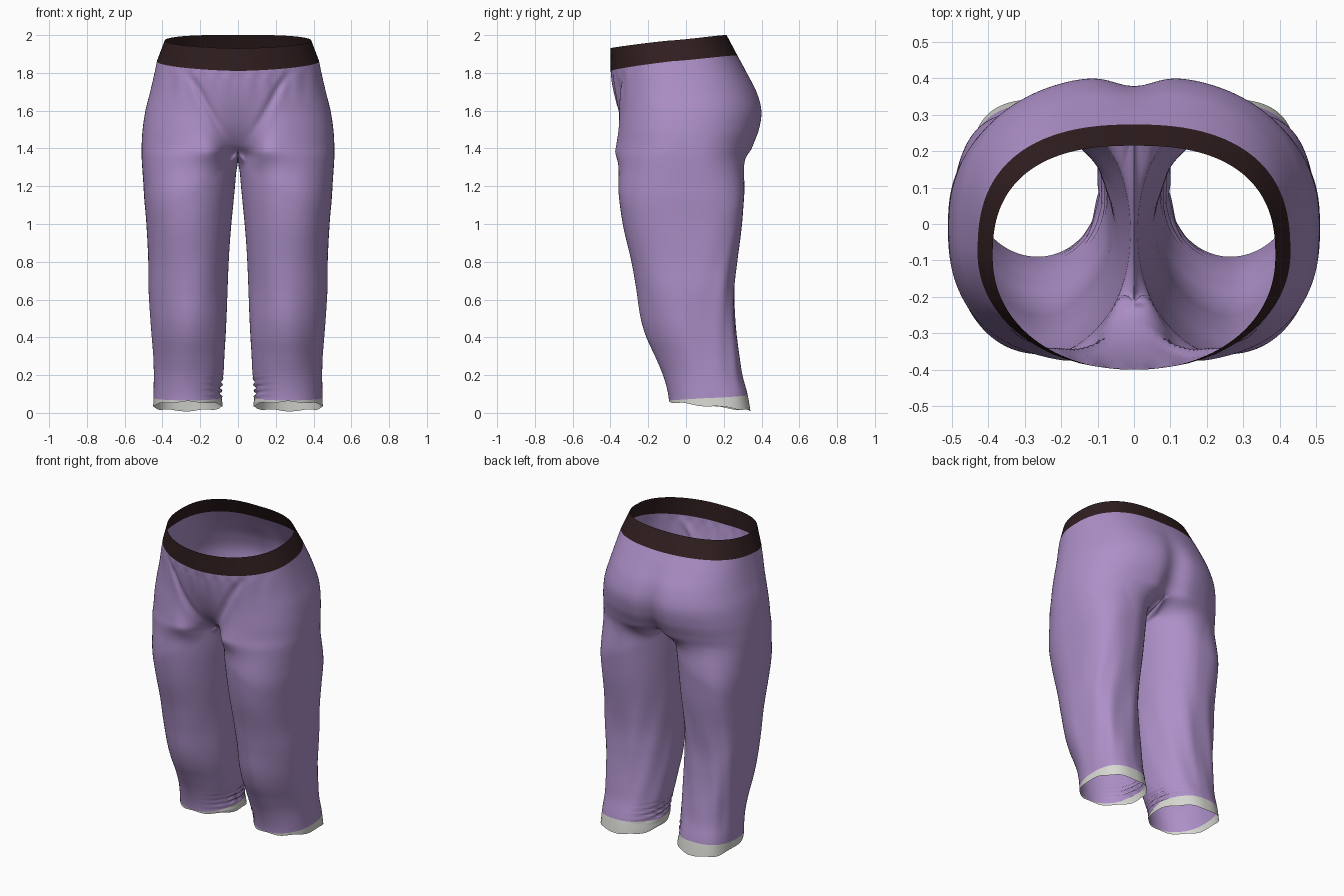
import bpy, math
from math import sin, cos, pi, exp

if "Cube" in bpy.data.objects:
    bpy.data.objects.remove(bpy.data.objects["Cube"])

NO, NI = 100, 24         # columns on the outer arc / inner leg arc (one half)
TR, LR, HR = 56, 120, 3  # rows in the torso, leg and hem

# z, half width, front y, front centre offset, back y, back centre offset, side y, front and back roundness
TORSO = [(1.20, .500, -.394, .240, .328, -.080, -.01, 2.5, 2.7),
         (1.35, .510, -.394, .210, .338, -.075, -.01, 2.5, 2.6),
         (1.42, .510, -.388, .130, .364, -.055, -.01, 2.4, 2.45),
         (1.50, .505, -.380, .066, .395, -.040, -.01, 2.4, 2.35),
         (1.60, .490, -.378, .022, .408, -.030, -.02, 2.3, 2.35),
         (1.70, .465, -.385, .002, .380, -.016, -.04, 2.2, 2.4),
         (1.80, .442, -.398, .000, .325, -.004, -.06, 2.1, 2.5),
         (1.90, .422, -.403, .000, .268, .000, -.08, 2.0, 2.5)]
# z, inner x, outer x, front y, back y
LEG = [(0.0, .080, .450, -.085, .343), (.10, .078, .447, -.095, .325),
       (.20, .074, .445, -.122, .297), (.30, .070, .448, -.163, .282),
       (.40, .065, .456, -.208, .270), (.50, .062, .464, -.238, .262),
       (.65, .058, .474, -.262, .258), (.80, .050, .475, -.290, .270),
       (1.0, .035, .485, -.335, .296), (1.2, .016, .500, -.360, .312),
       (1.35, .004, .510, -.362, .325)]


def table(rows, z):
    """Smooth interpolation of table rows by height."""
    z = min(max(z, rows[0][0]), rows[-1][0])
    i = max(k for k in range(len(rows) - 1) if rows[k][0] <= z)
    a, b = rows[i], rows[i + 1]
    p, n = rows[max(i - 1, 0)], rows[min(i + 2, len(rows) - 1)]
    h = b[0] - a[0]
    u = (z - a[0]) / h
    out = []
    for k in range(1, len(a)):
        ma = (b[k] - p[k]) / (b[0] - p[0]) * h
        mb = (n[k] - a[k]) / (n[0] - a[0]) * h
        out.append((2*u**3 - 3*u*u + 1) * a[k] + (u**3 - 2*u*u + u) * ma
                   + (3*u*u - 2*u**3) * b[k] + (u**3 - u*u) * mb)
    return out


def power(v, n):
    return math.copysign(abs(v) ** (2 / n), v) if abs(v) > 1e-9 else 0.0


def mix(a, b, s):
    return a + (b - a) * s


def smooth(u):
    u = min(max(u, 0), 1)
    return u * u * (3 - 2 * u)


def waist_z(t):
    return 1.85 - .04 * cos(t) + .012 * sin(t)


def crotch_z(t):
    return 1.36 + .04 * cos(t) ** 2


def torso_point(z, t):
    """Half section of the hips: t = 0 at front centre, pi at back centre."""
    xo, yf, fo, yb, bo, ys, nf, nb = table(TORSO, z)
    c = cos(t)
    n = nf if c > 0 else nb
    x = xo * power(max(sin(t), 0), n)
    if c > 0:
        width = .10 + .32 * max(z - 1.38, 0)
        y = ys + (yf - ys) * power(c, n) + fo * exp(-(x / width) ** 2.4)
        # groin crease and gathers under the band
        d = x - (.03 + (z - 1.38) * .54)
        y += .017 * exp(-(d / .02) ** 2) * smooth((1.84 - z) / .12) * smooth((z - 1.40) / .16)
        y += .004 * sin(x * 75) * smooth((z - 1.6) / .2) * c * smooth((waist_z(t) - z) / .05)
    else:
        y = ys + (yb - ys) * power(-c, n) + bo * exp(-(x / .075) ** 2)
    return x, y, z


def leg_point(z, a):
    """Leg section with soft folds and ruffles on the inner ankle."""
    xi, xo, yf, yb = table(LEG, z)
    ca, sa = cos(a), sin(a)
    if ca < 0:
        n = 2.0
    elif sa > 0:
        n = 2.8 + .5 * smooth(z / .4)
    else:
        n = 1.85 + .5 * smooth((z - .5) / .8) + .2 * smooth((.25 - z) / .2)
    low = smooth((1.1 - z) / .5) * smooth(z / .3)
    r = 1 + .008 * sin(5 * a + 7 * z) * low
    r += .010 * sin(10 * a - 9 * z + 1) * low * smooth(.5 + .7 * sa)
    ruffle = exp(-((z - .12) / .06) ** 2) * max(0, -ca) ** 3
    r -= ruffle * (.07 + .06 * sin(z * 200 + 3 * sa))
    x = (xi + xo) / 2 + (xo - xi) / 2 * power(ca, n) * r
    y = (yf + yb) / 2 + (yb - yf) / 2 * power(sa, n) * r
    return max(x, .003), y, z


def add_mesh(name, verts, faces, mats, index):
    me = bpy.data.meshes.new(name)
    me.from_pydata(verts, [], faces)
    for m in mats:
        me.materials.append(m)
    for p, i in zip(me.polygons, index):
        p.material_index = i
        p.use_smooth = True
    ob = bpy.data.objects.new(name, me)
    bpy.context.collection.objects.link(ob)
    mod = ob.modifiers.new("mirror", 'MIRROR')
    mod.merge_threshold = .0005
    return ob


def material(name, rgb):
    m = bpy.data.materials.new(name)
    m.diffuse_color = (*rgb, 1)
    m.use_nodes = True
    m.node_tree.nodes["Principled BSDF"].inputs["Base Color"].default_value = m.diffuse_color
    return m


lilac = material("lilac cloth", (.42, .28, .58))
brown = material("dark brown band", (.030, .013, .014))
white = material("off white hem", (.70, .70, .66))

# --- trousers: hips, then leg, then hem, in one half mesh
verts, faces, index = [], [], []
W = NO + 1
for r in range(TR + 1):
    for i in range(W):
        t = pi * i / NO
        verts.append(torso_point(mix(waist_z(t), crotch_z(t), r / TR), t))
for r in range(TR):
    for i in range(NO):
        a = r * W + i
        faces.append((a, a + W, a + W + 1, a + 1))
        index.append(0)

# crotch seam: the last hip row continues along x = 0 from back to front
front_y, back_y = verts[TR * W][1], verts[TR * W + NO][1]
seam = []
for k in range(1, NI):
    u = k / NI
    seam.append((0, mix(back_y, front_y, u), 1.40 - .055 * sin(pi * u)))
row = list(range(TR * W, TR * W + W)) + list(range(len(verts), len(verts) + NI - 1))
verts += seam
N = len(row)
OPEN = math.radians(58)


def column(j):
    """Leg angle, starting height and blend length of a column."""
    if j <= NO:
        t = pi * j / NO
        return mix(-pi/2 - OPEN, pi/2 + OPEN, j / NO), crotch_z(t), .08 + .27 * sin(t)
    u = (j - NO) / NI
    return mix(pi/2 + OPEN, 1.5 * pi - OPEN, u), seam[j - NO - 1][2], .08


def hip_side(j, z):
    if j <= NO:
        return torso_point(z, pi * j / NO)
    return 0, seam[j - NO - 1][1], z


for r in range(1, LR + HR + 1):
    new = []
    for j in range(N):
        a, z0, blend = column(j)
        back = .5 + .5 * sin(a)
        top = .066 + .026 * back
        low = .058 - .046 * back + .004 * sin(7 * a)
        z = mix(z0, top, r / LR) if r <= LR else mix(top, low, (r - LR) / HR)
        w = smooth((z0 - z) / blend)
        p = leg_point(z, a)
        if w < 1:
            h = hip_side(j, z)
            p = tuple(mix(h[k], p[k], w) for k in range(3))
        new.append(len(verts))
        verts.append(p)
    for j in range(N):
        k = (j + 1) % N
        faces.append((row[j], new[j], new[k], row[k]))
        index.append(0 if r <= LR else 1)
    row = new
add_mesh("trousers", verts, faces, [lilac, white], index)

# --- waistband: strip from the top of the trousers to the tilted opening
verts, faces = [], []
BR = 6
for r in range(BR + 1):
    s = r / BR
    for i in range(W):
        t = pi * i / NO
        c = cos(t)
        n = 2.1 if c > 0 else 2.5
        low = torso_point(waist_z(t), t)
        top = (.388 * power(max(sin(t), 0), n),
               -.09 - (.31 if c > 0 else .305) * power(c, n),
               1.965 - .035 * c + .006 * sin(t))
        verts.append(tuple(mix(low[k], top[k], s) for k in range(3)))
for r in range(BR):
    for i in range(NO):
        a = r * W + i
        faces.append((a, a + 1, a + W + 1, a + W))
add_mesh("waistband", verts, faces, [brown], [0] * len(faces))
